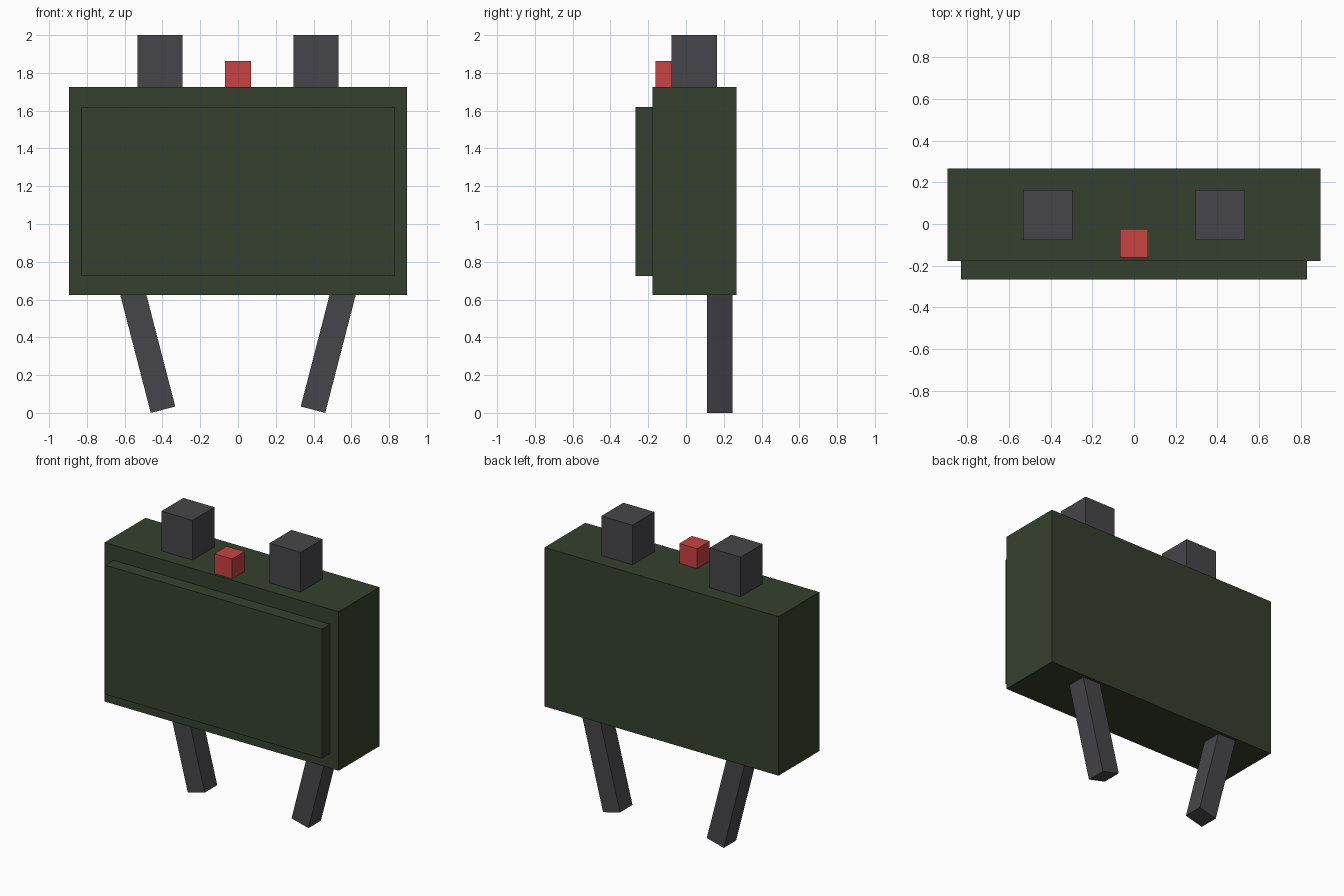
import bpy, bmesh, math
from mathutils import Matrix, Vector

if "Cube" in bpy.data.objects:
    bpy.data.objects.remove(bpy.data.objects["Cube"])


def material(name, rgb):
    m = bpy.data.materials.new(name)
    m.diffuse_color = (*rgb, 1)
    m.use_nodes = True
    m.node_tree.nodes["Principled BSDF"].inputs["Base Color"].default_value = m.diffuse_color
    return m


GREEN = material("dark_green", (0.036, 0.051, 0.026))
GREY = material("dark_grey", (0.062, 0.059, 0.067))
RED = material("red", (0.60, 0.054, 0.054))


def box(name, lo, hi, mat, tilt=0.0, pivot=(0, 0, 0)):
    """Box between two corners, optionally tilted about y around a pivot."""
    lo, hi, pivot = Vector(lo), Vector(hi), Vector(pivot)
    bm = bmesh.new()
    bmesh.ops.create_cube(bm, size=1)
    bmesh.ops.scale(bm, vec=hi - lo, verts=bm.verts)
    bmesh.ops.translate(bm, vec=(lo + hi) / 2, verts=bm.verts)
    bmesh.ops.rotate(bm, cent=pivot, matrix=Matrix.Rotation(tilt, 3, 'Y'), verts=bm.verts)
    me = bpy.data.meshes.new(name)
    bm.to_mesh(me)
    bm.free()
    me.materials.append(mat)
    ob = bpy.data.objects.new(name, me)
    bpy.context.collection.objects.link(ob)
    return ob


# Main case and raised front panel
box("case", (-0.896, -0.178, 0.624), (0.896, 0.267, 1.725), GREEN)
box("front_panel", (-0.829, -0.267, 0.725), (0.829, -0.178, 1.62), GREEN)

# Red button on top
box("button", (-0.068, -0.161, 1.725), (0.068, -0.025, 1.862), RED)

for side, s in (("left", -1), ("right", 1)):
    # Top block
    x = s * 0.414
    box(side + "_top_block", (x - 0.119, -0.076, 1.725), (x + 0.119, 0.163, 2.0), GREY)
    # Leg leaning outwards, running up into the case
    x = s * 0.397
    box(side + "_leg", (x - 0.067, 0.111, 0.017), (x + 0.067, 0.247, 0.70), GREY,
        s * math.radians(14.5), (x, 0.18, 0.017))
